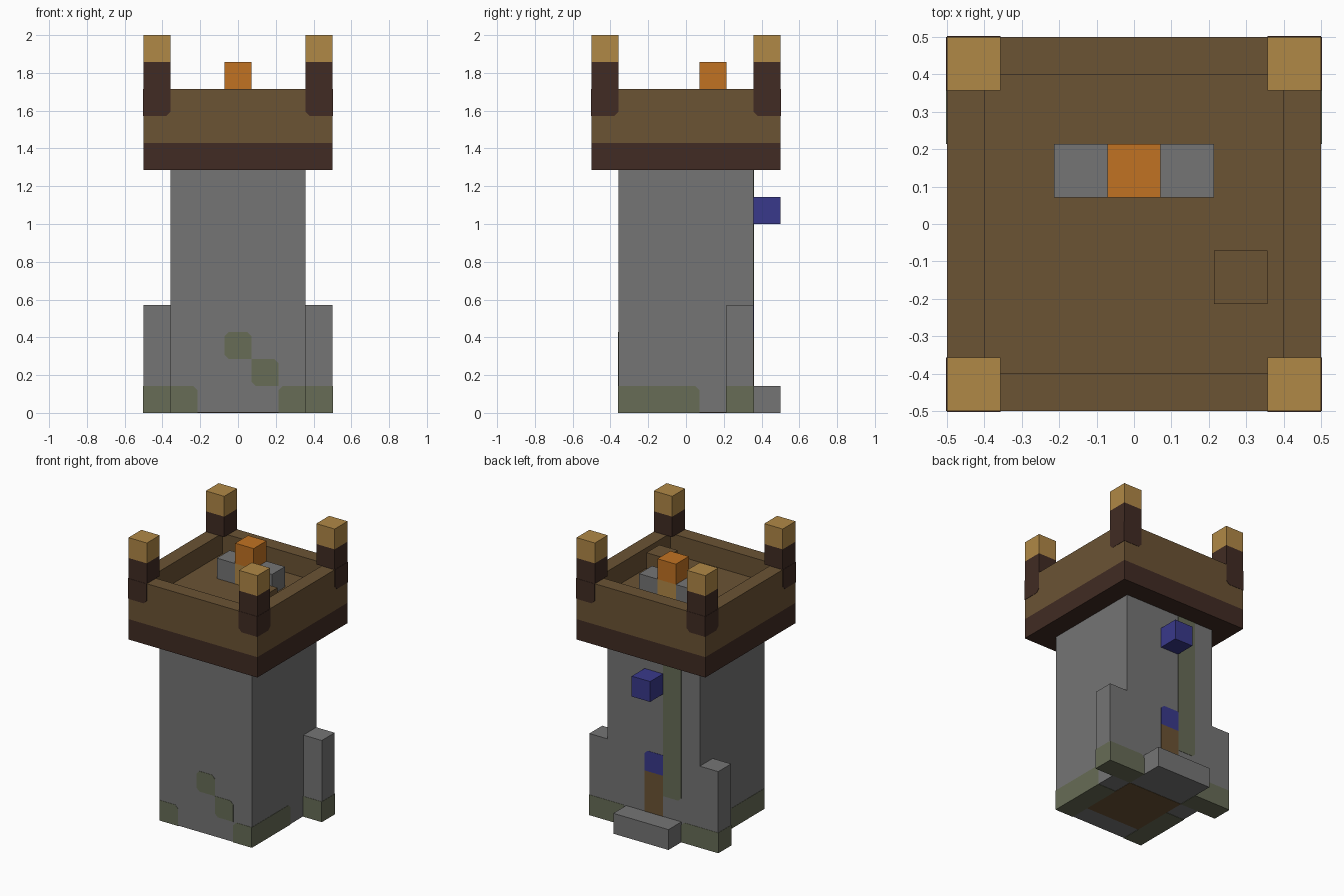
import bpy
import bmesh
from mathutils import Vector

old = bpy.data.objects.get("Cube")
if old:
    bpy.data.objects.remove(old, do_unlink=True)

# The model sits on a grid of blocks, seven to the unit
N = 7
THIN = 0.014
CUT = 0.16


def material(name, hex_code):
    srgb = [int(hex_code[i:i + 2], 16) / 255 for i in (0, 2, 4)]
    col = [c / 12.92 if c < 0.04 else ((c + 0.055) / 1.055) ** 2.4 for c in srgb] + [1]
    m = bpy.data.materials.new(name)
    m.use_nodes = True
    m.diffuse_color = col
    m.node_tree.nodes["Principled BSDF"].inputs["Base Color"].default_value = col
    return m


STONE = material("stone grey", "757575")
MOSS = material("moss green", "676C56")
WOOD = material("plank brown", "6B5334")
DARK = material("dark timber", "412B23")
GOLD = material("pale gold wood", "B08846")
FLAME = material("flame orange", "C17222")
BLUE = material("banner blue", "39398B")


def finish(bm, name, mat, flip):
    """Turn a mesh in block coordinates into an object."""
    for v in bm.verts:
        x, y, z = v.co
        v.co = Vector(((N - x if flip else x) - N / 2, y - N / 2, z)) / N
    bmesh.ops.recalc_face_normals(bm, faces=bm.faces)
    mesh = bpy.data.meshes.new(name)
    bm.to_mesh(mesh)
    bm.free()
    mesh.materials.append(mat)
    obj = bpy.data.objects.new(name, mesh)
    bpy.context.collection.objects.link(obj)


def box_mesh(lo, hi):
    bm = bmesh.new()
    bmesh.ops.create_cube(bm, size=1)
    for v in bm.verts:
        v.co = Vector([l + (c + 0.5) * (h - l) for c, l, h in zip(v.co, lo, hi)])
    return bm


def sides(name, mirror):
    return [(name + "_right", False), (name + "_left", True)] if mirror else [(name, False)]


def box(name, lo, hi, mat, mirror=False):
    for label, flip in sides(name, mirror):
        finish(box_mesh(lo, hi), label, mat, flip)


def plate(name, axis, pos, out, a, b, mat, cuts=(), mirror=False):
    """Thin plate on a wall; cuts lists the clipped corners as (a end, b end)."""
    outline = []
    for i, j in ((0, 0), (1, 0), (1, 1), (0, 1)):
        if (i, j) in cuts:
            on_a = (a[i] + (CUT if i == 0 else -CUT), b[j])
            on_b = (a[i], b[j] + (CUT if j == 0 else -CUT))
            outline += [on_b, on_a] if i == j else [on_a, on_b]
        else:
            outline.append((a[i], b[j]))
    for label, flip in sides(name, mirror):
        bm = bmesh.new()
        verts = []
        for p in outline:
            co = list(p)
            co.insert(axis, pos)
            verts.append(bm.verts.new(co))
        face = bm.faces.new(verts)
        ext = bmesh.ops.extrude_face_region(bm, geom=[face])["geom"]
        shift = Vector((0, 0, 0))
        shift[axis] = out * THIN
        bmesh.ops.translate(bm, vec=shift,
                            verts=[g for g in ext if isinstance(g, bmesh.types.BMVert)])
        finish(bm, label, mat, flip)


X, Y, Z = range(3)
LOW_LEFT, LOW_RIGHT, TOP_LEFT, TOP_RIGHT = (0, 0), (1, 0), (0, 1), (1, 1)

# Stone tower, side buttresses and doorstep
box("tower", (1, 1, THIN), (6, 6, 9), STONE)
box("buttress", (0, 5, THIN), (1, 6, 4), STONE, mirror=True)
box("doorstep", (2, 6, 0), (5, 7, 1), STONE)

# Moss along the foot of the walls
plate("front_corner_moss", Y, 1, -1, (1, 2), (0, 1), MOSS, [TOP_RIGHT], mirror=True)
plate("side_moss", X, 1, -1, (1, 4), (0, 1), MOSS, [TOP_RIGHT], mirror=True)
plate("back_corner_moss", Y, 6, 1, (0, 2), (0, 1), MOSS, [TOP_RIGHT], mirror=True)
plate("buttress_side_moss", X, 0, -1, (5, 6), (0, 1), MOSS, mirror=True)
plate("buttress_front_moss", Y, 5, -1, (0, 1), (0, 1), MOSS, mirror=True)
plate("side_base_moss", Z, THIN, -1, (1, 2), (1, 4), MOSS, mirror=True)
plate("back_base_moss", Z, THIN, -1, (0, 2), (5, 6), MOSS, mirror=True)

# Moss patches on the front and the streak on the back
plate("front_moss_upper", Y, 1, -1, (3, 4), (2, 3), MOSS, [LOW_LEFT, TOP_LEFT, TOP_RIGHT])
plate("front_moss_lower", Y, 1, -1, (4, 5), (1, 2), MOSS, [LOW_LEFT, TOP_RIGHT])
plate("back_moss_streak", Y, 6, 1, (2, 3), (2, 9), MOSS, [LOW_LEFT])

# Door, its blue panel, the banner block and the wooden ground floor
plate("door", Y, 6, 1, (3, 4), (1, 3), WOOD)
plate("door_panel", Y, 6, 1, (3, 4), (3, 4), BLUE, [TOP_RIGHT])
box("banner_block", (3, 6, 7), (4, 7, 8), BLUE)
plate("ground_floor", Z, THIN, -1, (2, 5), (2, 5), WOOD)

# Overhanging platform with a sunken deck
box("platform_base", (0, 0, 9), (7, 7, 10), DARK)
bm = box_mesh((0, 0, 10), (7, 7, 12))
bm.normal_update()
top = max(bm.faces, key=lambda f: f.calc_center_median().z)
bmesh.ops.inset_region(bm, faces=[top], thickness=1)
deck = bmesh.ops.extrude_discrete_faces(bm, faces=[top])["faces"][0]
bmesh.ops.translate(bm, vec=(0, 0, -1), verts=deck.verts)
finish(bm, "platform", WOOD, False)
box("deck_step", (5, 2, 11), (6, 3, 12), WOOD)

# Corner posts with pale caps, showing through the parapet
for end, y, wall, out in (("front", 0, 0, -1), ("back", 6, 7, 1)):
    box(end + "_post", (0, y, 12), (1, y + 1, 13), DARK, mirror=True)
    box(end + "_post_cap", (0, y, 13), (1, y + 1, 14), GOLD, mirror=True)
    plate(end + "_post_foot", Y, wall, out, (0, 1), (11, 12), DARK, [LOW_RIGHT], mirror=True)
    inner = LOW_RIGHT if end == "front" else LOW_LEFT
    plate(end + "_post_side_foot", X, 0, -1, (y, y + 1), (11, 12), DARK, [inner], mirror=True)

# Signal fire between two stones
box("fire_stone", (2, 4, 11), (3, 5, 12), STONE, mirror=True)
box("fire_log", (3, 4, 11), (4, 5, 12), GOLD)
box("flame", (3, 4, 12), (4, 5, 13), FLAME)
